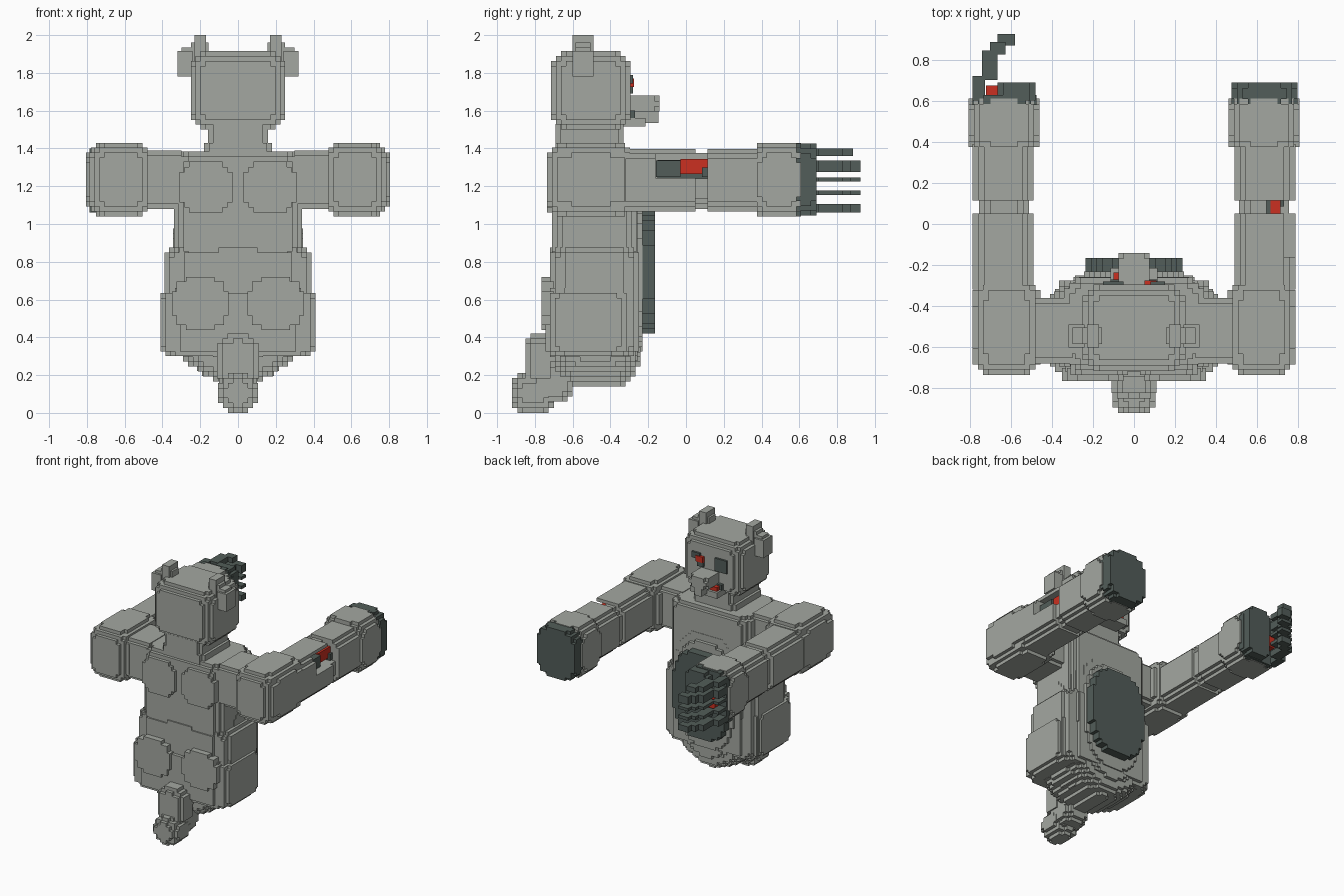
import bpy

if "Cube" in bpy.data.objects:
    bpy.data.objects.remove(bpy.data.objects["Cube"])

STEP = 0.026  # voxel size


def material(name, rgb):
    m = bpy.data.materials.new(name)
    m.diffuse_color = (*rgb, 1.0)
    m.use_nodes = True
    m.node_tree.nodes["Principled BSDF"].inputs["Base Color"].default_value = m.diffuse_color
    return m


GREY = material("worn grey", (0.37, 0.39, 0.355))
DARK = material("dark slate", (0.085, 0.11, 0.10))
RED = material("wire red", (0.60, 0.03, 0.015))

CORNERS = ((0, 0), (1, 0), (1, 1), (0, 1))


def voxels(name, x, y, z, exps, mat=GREY, cut=None, counts=None):
    """Voxelised superellipsoid filling the given ranges; high exponents give flat ends."""
    lo, hi = (x[0], y[0], z[0]), (x[1], y[1], z[1])
    n = counts or [max(1, round((hi[i] - lo[i]) / STEP)) for i in range(3)]
    size = [(hi[i] - lo[i]) / n[i] for i in range(3)]
    cells = set()
    for i in range(n[0]):
        for j in range(n[1]):
            for k in range(n[2]):
                c = (i, j, k)
                t = [abs(2 * (c[a] + 0.5) / n[a] - 1) for a in range(3)]
                if sum(t[a] ** exps[a] for a in range(3)) > 1:
                    continue
                p = [lo[a] + (c[a] + 0.5) * size[a] for a in range(3)]
                if cut and all(cut[a][0] < p[a] < cut[a][1] for a in range(3)):
                    continue
                cells.add(c)
    index, verts, faces = {}, [], []
    for c in sorted(cells):
        for a in range(3):
            b, d = (a + 1) % 3, (a + 2) % 3
            for side in (0, 1):
                nb = list(c)
                nb[a] += 1 if side else -1
                if tuple(nb) in cells:
                    continue
                face = []
                for cb, cd in (CORNERS if side else CORNERS[::-1]):
                    v = list(c)
                    v[a] += side
                    v[b] += cb
                    v[d] += cd
                    v = tuple(v)
                    if v not in index:
                        index[v] = len(verts)
                        verts.append([lo[q] + v[q] * size[q] for q in range(3)])
                    face.append(index[v])
                faces.append(face)
    me = bpy.data.meshes.new(name)
    me.from_pydata(verts, [], faces)
    me.materials.append(mat)
    ob = bpy.data.objects.new(name, me)
    bpy.context.collection.objects.link(ob)
    return ob


def block(name, x, y, z, mat=GREY):
    return voxels(name, x, y, z, (9, 9, 9), mat, counts=(1, 1, 1))


def sx(s, a, b):
    """x range on side s."""
    return (a, b) if s > 0 else (-b, -a)


# Torso
voxels("hips", (-.41, .41), (-.745, -.29), (.30, .66), (5, 6, 14))
voxels("waist", (-.39, .39), (-.72, -.25), (.30, .875), (5, 5, 30))
voxels("chest", (-.34, .34), (-.71, -.26), (.80, 1.385), (8, 6, 14))
voxels("belly", (-.345, .345), (-.70, -.205), (.17, 1.29), (2.6, 3, 2.8))
voxels("pelvis", (-.29, .29), (-.72, -.24), (.14, .48), (1.4, 6, 1.5))
voxels("belly_patch", (-.235, .235), (-.30, -.165), (.42, 1.07), (2.6, 40, 2.6), DARK)

# Tail
voxels("tail_tip", (-.105, .105), (-.92, -.70), (0, .21), (2.6, 3, 2.6))
voxels("tail_link", (-.10, .10), (-.82, -.60), (.06, .27), (3, 4, 3))
voxels("tail_base", (-.11, .11), (-.85, -.69), (.13, .42), (3, 3, 3))

# Neck and head
voxels("collar", (-.18, .18), (-.69, -.33), (1.36, 1.43), (6, 6, 40))
voxels("neck", (-.16, .16), (-.69, -.33), (1.41, 1.53), (8, 6, 40))
voxels("head", (-.25, .25), (-.715, -.295), (1.50, 1.915), (5, 6, 5))

# Face
voxels("snout", (-.075, .075), (-.33, -.14), (1.595, 1.68), (4, 5, 4))
block("snout_ridge", (-.03, .03), (-.31, -.145), (1.535, 1.61))
block("jaw", (-.115, .115), (-.33, -.215), (1.515, 1.56))
block("mouth", (-.115, .115), (-.33, -.27), (1.555, 1.60), DARK)
block("mouth_wire", (-.10, -.035), (-.30, -.235), (1.558, 1.59), RED)
block("eye", (-.15, -.05), (-.32, -.28), (1.69, 1.79), DARK)
block("broken_eye_upper", (.08, .15), (-.32, -.28), (1.745, 1.79), DARK)
block("broken_eye_lower", (.05, .10), (-.32, -.28), (1.69, 1.735), DARK)
block("eye_wire", (.05, .11), (-.32, -.275), (1.725, 1.77), RED)

for s, side in ((1, "right"), (-1, "left")):
    # Back details
    voxels("shoulder_blade_" + side, sx(s, .03, .31), (-.735, -.68), (1.06, 1.33), (3, 40, 3))
    voxels("rump_" + side, sx(s, .05, .35), (-.765, -.70), (.44, .72), (2.6, 40, 2.6))
    # Ears
    ear = (-.60, -.49)
    block("ear_top_" + side, sx(s, .17, .23), ear, (1.86, 2.0))
    block("ear_bridge_" + side, sx(s, .155, .25), (-.585, -.505), (1.86, 1.96))
    block("ear_corner_" + side, sx(s, .22, .30), (-.585, -.505), (1.80, 1.935))
    block("ear_side_" + side, sx(s, .24, .32), ear, (1.78, 1.915))
    # Arms reaching forward, one with a torn opening
    tear = ((.65, .9), (-.16, .135), (1.25, 1.37)) if s > 0 else None
    voxels("shoulder_joint_" + side, sx(s, .30, .50), (-.68, -.36), (1.08, 1.39), (40, 5, 5))
    voxels("shoulder_" + side, sx(s, .455, .785), (-.735, -.27), (1.04, 1.43), (3.5, 7, 3.5))
    voxels("upper_arm_" + side, sx(s, .49, .785), (-.32, .05), (1.065, 1.398),
           (3.2, 60, 3.2), GREY, tear)
    voxels("elbow_" + side, sx(s, .51, .755), (.03, .135), (1.08, 1.375),
           (3.2, 60, 3.2), GREY, tear)
    voxels("forearm_" + side, sx(s, .49, .785), (.115, .39), (1.065, 1.398), (3.2, 60, 3.2))
    voxels("hand_" + side, sx(s, .46, .805), (.375, .61), (1.04, 1.43), (3.5, 14, 3.5))

# Inside of the torn arm
block("tear_lining", (.60, .68), (-.15, .13), (1.24, 1.34), DARK)
block("tear_gap", (.64, .73), (-.16, -.03), (1.25, 1.335), DARK)
block("tear_end", (.66, .73), (.085, .13), (1.25, 1.30), DARK)
block("tear_wire", (.665, .712), (-.03, .12), (1.265, 1.345), RED)

# Intact paw pad and the broken one
voxels("pad_right", (.475, .795), (.58, .69), (1.045, 1.425), (3.5, 9, 3.5), DARK)
voxels("pad_left_base", (-.785, -.475), (.58, .628), (1.045, 1.425), (3.5, 40, 3.5), DARK)
voxels("pad_left", (-.665, -.48), (.60, .69), (1.05, 1.42), (5, 12, 5), DARK)
block("pad_wire", (-.72, -.66), (.60, .675), (1.16, 1.25), RED)

# Bare curled fingers: height range and number of joints
joints = (((-.785, -.725), (.60, .72)), ((-.74, -.665), (.70, .845)),
          ((-.70, -.625), (.825, .885)), ((-.665, -.58), (.87, .925)))
fingers = ((1.36, 1.40, 3), (1.275, 1.335, 4), (1.225, 1.247, 4),
           (1.153, 1.177, 4), (1.06, 1.105, 4))
for i, (z0, z1, count) in enumerate(fingers):
    for j, (x, y) in enumerate(joints[:count]):
        block(f"finger_{i + 1}_joint_{j + 1}", x, y, (z0, z1), DARK)
